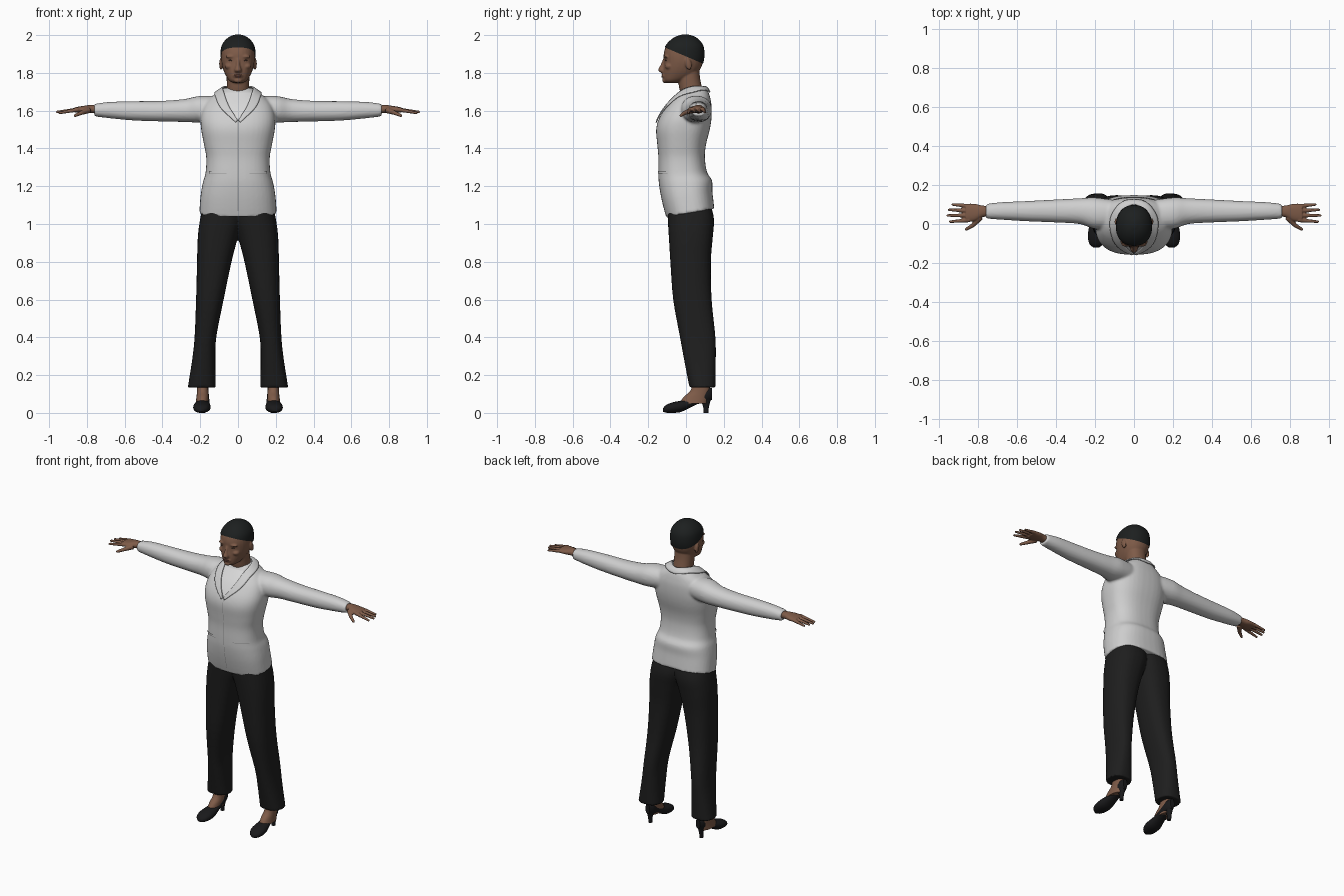
import bpy, bmesh, math
from mathutils import Vector, Matrix

if "Cube" in bpy.data.objects:
    bpy.data.objects.remove(bpy.data.objects["Cube"])


def material(name, r, g, b, rough=0.8):
    m = bpy.data.materials.new(name)
    m.use_nodes = True
    m.diffuse_color = (r, g, b, 1)
    node = next(n for n in m.node_tree.nodes if n.type == 'BSDF_PRINCIPLED')
    node.inputs["Base Color"].default_value = (r, g, b, 1)
    node.inputs["Roughness"].default_value = rough
    return m


SKIN = material("brown skin", .21, .105, .065)
LIP = material("dark lips", .15, .06, .045)
EYE = material("eye brown", .09, .05, .035)
HAIR = material("black hair", .012, .014, .014)
JACKET = material("pale grey cloth", .62, .62, .62)
SHIRT = material("white shirt", .70, .70, .70)
SEAM = material("grey seam", .33, .33, .33)
TROUSER = material("black cloth", .013, .013, .013)
SHOE = material("black leather", .010, .010, .011)


def spline(points, steps):
    """Catmull-Rom through tuples of any length."""
    pts = [Vector(p) for p in points]
    out = []
    for i in range(len(pts) - 1):
        a, b, c, d = pts[max(i - 1, 0)], pts[i], pts[i + 1], pts[min(i + 2, len(pts) - 1)]
        for k in range(steps):
            t = k / steps
            out.append(b + (c - a) * (t / 2) + (a * 2 - b * 5 + c * 4 - d) * (t * t / 2)
                       + (b * 3 - a - c * 3 + d) * (t ** 3 / 2))
    return out + [pts[-1]]


def loft(bm, axis, rings, side=1, power=2.2, sides=28, steps=4):
    """Rings are (position on axis, low, high, low, high) on the other two axes."""
    others = [i for i in range(3) if i != axis]
    loops = []
    for t, a0, a1, b0, b1 in spline(rings, steps):
        loop = []
        for k in range(sides):
            ang = math.tau * k / sides
            c, s = math.cos(ang), math.sin(ang)
            co = Vector((0, 0, 0))
            co[axis] = t
            co[others[0]] = (a0 + a1) / 2 + (a1 - a0) / 2 * math.copysign(abs(c) ** (2 / power), c)
            co[others[1]] = (b0 + b1) / 2 + (b1 - b0) / 2 * math.copysign(abs(s) ** (2 / power), s)
            co.x *= side
            loop.append(bm.verts.new(co))
        loops.append(loop)
    for p, q in zip(loops, loops[1:]):
        for k in range(sides):
            j = (k + 1) % sides
            bm.faces.new((p[k], p[j], q[j], q[k]))
    bm.faces.new(loops[0])
    bm.faces.new(loops[-1])


def ball(bm, center, size, tilt=0):
    mat = Matrix.Translation(center) @ Matrix.Rotation(tilt, 4, 'X') @ Matrix.Diagonal((*size, 1))
    bmesh.ops.create_uvsphere(bm, u_segments=16, v_segments=10, radius=1, matrix=mat)


def finger(bm, start, end, r0, r1):
    a, b = Vector(start), Vector(end)
    mat = Matrix.Translation((a + b) / 2) @ (b - a).to_track_quat('Z', 'Y').to_matrix().to_4x4()
    bmesh.ops.create_cone(bm, cap_ends=True, segments=12, radius1=r0, radius2=r1,
                          depth=(b - a).length, matrix=mat)
    ball(bm, b, (r1, r1, r1))


def finish(name, bm, mat, voxel=0, smooth=0):
    bmesh.ops.recalc_face_normals(bm, faces=bm.faces)
    mesh = bpy.data.meshes.new(name)
    bm.to_mesh(mesh)
    bm.free()
    mesh.materials.append(mat)
    mesh.shade_smooth()
    mesh.set_sharp_from_angle(angle=math.radians(50))
    ob = bpy.data.objects.new(name, mesh)
    bpy.context.collection.objects.link(ob)
    if voxel:
        rm = ob.modifiers.new("blend", 'REMESH')
        rm.mode, rm.voxel_size, rm.use_smooth_shade = 'VOXEL', voxel, True
        sm = ob.modifiers.new("soften", 'SMOOTH')
        sm.factor, sm.iterations = .5, smooth
    return ob


# Jacket: torso and both sleeves blended together
torso = [(1.055, .205, -.105, .15), (1.15, .198, -.13, .14), (1.22, .186, -.143, .138),
         (1.27, .172, -.146, .112), (1.35, .168, -.146, .10), (1.42, .18, -.152, .106),
         (1.5, .195, -.158, .126), (1.56, .198, -.142, .135), (1.62, .185, -.105, .136),
         (1.66, .158, -.072, .13), (1.69, .118, -.045, .122), (1.72, .075, -.02, .108)]
bm = bmesh.new()
loft(bm, 2, [(z, -x, x, y0, y1) for z, x, y0, y1 in torso], power=2.5, sides=40)
for v in bm.verts:
    v.co.z += .17 * v.co.y * min(1, max(0, (1.3 - v.co.z) / .2))
sleeve = [(.08, -.02, .12, 1.55, 1.675), (.2, -.025, .136, 1.538, 1.678), (.28, 0, .132, 1.54, 1.662),
          (.4, .008, .126, 1.543, 1.652), (.55, .014, .118, 1.548, 1.65),
          (.68, .022, .112, 1.56, 1.646), (.76, .028, .103, 1.57, 1.636)]
for s in (1, -1):
    loft(bm, 0, sleeve, s)
jacket = finish("jacket", bm, JACKET, .008, 3)


def patch(name, rows, mat, offset):
    """Thin sheet laid on the front of the jacket; rows are (z, x from, x to)."""
    bm = bmesh.new()
    grid = [[bm.verts.new((a + (b - a) * k / 8, -.3, z)) for k in range(9)]
            for z, a, b in spline(rows, 6)]
    for p, q in zip(grid, grid[1:]):
        for k in range(8):
            bm.faces.new((p[k], p[k + 1], q[k + 1], q[k]))
    ob = finish(name, bm, mat)
    sw = ob.modifiers.new("lay", 'SHRINKWRAP')
    sw.target, sw.wrap_method, sw.wrap_mode = jacket, 'PROJECT', 'ABOVE_SURFACE'
    sw.use_project_y, sw.offset = True, offset


patch("shirt_front", [(1.555, -.004, .004), (1.62, -.05, .05), (1.66, -.064, .064),
                      (1.695, -.068, .068)], SHIRT, .003)
patch("front_closure", [(1.07, -.0015, .0015), (1.3, -.0015, .0015), (1.55, -.0015, .0015)], SEAM, .002)
for s, side in ((1, "left"), (-1, "right")):
    patch(side + "_pocket_welt", [(1.268, s * .06, s * .15), (1.28, s * .06, s * .15)], JACKET, .006)
    patch(side + "_pocket_slit", [(1.264, s * .06, s * .15), (1.268, s * .06, s * .15)], SEAM, .004)

# Collar and lapels: a folded band running from the V round the neck
inner = [(.002, -.155, 1.55), (.045, -.118, 1.62), (.072, -.055, 1.69), (.078, .03, 1.733), (0, .102, 1.742)]
outer = [(.012, -.165, 1.54), (.088, -.125, 1.615), (.118, -.065, 1.668), (.112, .05, 1.70), (0, .132, 1.70)]
bm = bmesh.new()
mirrored = lambda pts: pts + [(-x, y, z) for x, y, z in reversed(pts[:-1])]
grid = [[bm.verts.new(a.lerp(b, k / 5)) for k in range(6)]
        for a, b in zip(spline(mirrored(inner), 6), spline(mirrored(outer), 6))]
for p, q in zip(grid, grid[1:]):
    for k in range(5):
        bm.faces.new((p[k], p[k + 1], q[k + 1], q[k]))
collar = finish("collar_lapels", bm, JACKET)
sw = collar.modifiers.new("lay", 'SHRINKWRAP')
sw.target, sw.wrap_mode, sw.offset = jacket, 'OUTSIDE_SURFACE', .007
so = collar.modifiers.new("thickness", 'SOLIDIFY')
so.thickness, so.offset = .007, 0

# Trousers: two flared legs blended at the hips
leg = [(.135, .118, .266, .018, .157), (.28, .12, .243, -.01, .158), (.4, .115, .23, -.032, .156),
       (.6, .076, .222, -.068, .136), (.8, .034, .217, -.083, .132), (.93, .0, .213, -.091, .142),
       (1.03, -.03, .20, -.097, .148), (1.12, -.03, .18, -.1, .125)]
bm = bmesh.new()
for s in (1, -1):
    loft(bm, 2, leg, s, power=2.4)
finish("trousers", bm, TROUSER, .008, 3)

# Head, neck and facial relief
skull = [(1.746, .022, -.10, -.05), (1.758, .045, -.117, -.01), (1.785, .064, -.121, .045),
         (1.82, .079, -.12, .076), (1.86, .088, -.117, .09), (1.90, .089, -.118, .094),
         (1.94, .083, -.106, .088), (1.97, .064, -.08, .068), (1.99, .038, -.049, .04),
         (2.0, .008, -.016, .008)]
bm = bmesh.new()
loft(bm, 2, [(z, -x, x, y0, y1) for z, x, y0, y1 in skull])
loft(bm, 2, [(1.66, -.065, .065, -.02, .095), (1.72, -.06, .06, -.036, .085),
             (1.77, -.06, .06, -.042, .075), (1.82, -.06, .06, -.04, .07)])
loft(bm, 2, [(1.803, -.017, .017, -.135, -.1), (1.815, -.019, .019, -.148, -.1),
             (1.84, -.011, .011, -.136, -.1), (1.875, -.009, .009, -.121, -.1)])
ball(bm, (0, -.112, 1.76), (.022, .014, .014))
ball(bm, (0, -.118, 1.785), (.026, .011, .014))
for s in (1, -1):
    ball(bm, (s * .036, -.105, 1.886), (.03, .013, .008))
    ball(bm, (s * .045, -.088, 1.835), (.026, .024, .018))
    ball(bm, (s * .09, .012, 1.848), (.01, .017, .033), .25)
finish("head", bm, SKIN, .005, 3)

bm = bmesh.new()
ball(bm, (0, -.124, 1.788), (.021, .006, .004))
ball(bm, (0, -.124, 1.780), (.018, .006, .005))
finish("lips", bm, LIP)
bm = bmesh.new()
for s in (1, -1):
    ball(bm, (s * .036, -.106, 1.866), (.014, .006, .0045))
finish("eyes", bm, EYE)

# Hair: close cap trimmed along a line sloping down to the nape
bm = bmesh.new()
loft(bm, 2, [(z + .003, -x - .004, x + .004, y0 - .003, y1 + .004) for z, x, y0, y1 in skull], sides=40)
bmesh.ops.bisect_plane(bm, geom=bm.verts[:] + bm.edges[:] + bm.faces[:], plane_co=(0, -.11, 1.934),
                       plane_no=(0, .085, .2), clear_inner=True)
finish("hair_cap", bm, HAIR)

# Hands, feet and shoes
palm = [(.73, .04, .092, 1.582, 1.625), (.78, .035, .095, 1.588, 1.63),
        (.82, .015, .104, 1.588, 1.625), (.865, .012, .104, 1.59, 1.618)]
tips = [(.932, .1, 1.592), (.95, .073, 1.594), (.958, .044, 1.593), (.945, .012, 1.588)]
shoe = [(-.122, .182, .206, .006, .024), (-.105, .16, .228, .001, .042), (-.07, .147, .237, 0, .056),
        (-.03, .146, .234, .004, .064), (.01, .15, .224, .022, .072), (.06, .152, .214, .046, .095),
        (.11, .155, .212, .058, .13), (.138, .168, .199, .07, .132)]
for s, side in ((1, "left"), (-1, "right")):
    bm = bmesh.new()
    loft(bm, 0, palm, s)
    for i, (x, y, z) in enumerate(tips):
        finger(bm, (s * .845, .092 - .024 * i, 1.606), (s * x, y, z), .0115, .007)
    finger(bm, (s * .79, .035, 1.603), (s * .83, -.008, 1.588), .017, .011)
    finger(bm, (s * .83, -.008, 1.588), (s * .862, -.027, 1.574), .011, .008)
    finish(side + "_hand", bm, SKIN, .004, 2)

    bm = bmesh.new()
    loft(bm, 2, [(.05, .155, .225, -.035, .11), (.085, .155, .22, -.012, .12),
                 (.12, .157, .217, .025, .125), (.19, .157, .217, .045, .125)], s)
    finish(side + "_foot", bm, SKIN)

    bm = bmesh.new()
    loft(bm, 1, shoe, s)
    loft(bm, 2, [(0, .175, .197, .093, .118), (.035, .174, .198, .09, .122),
                 (.085, .16, .208, .07, .136)], s, sides=16)
    finish(side + "_shoe", bm, SHOE)
